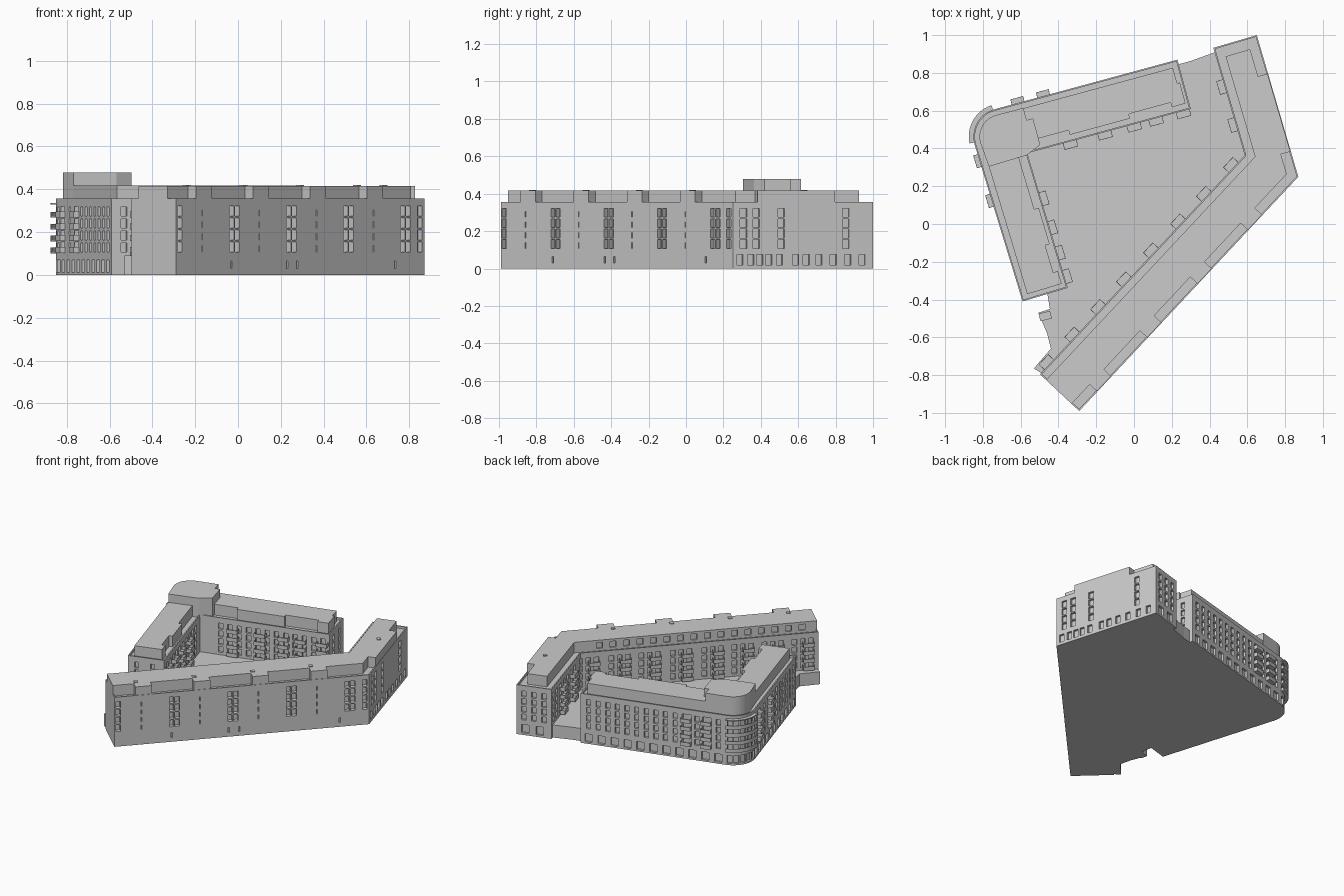
import bpy, bmesh, math
from mathutils import Vector as V

if "Cube" in bpy.data.objects:
    bpy.data.objects.remove(bpy.data.objects["Cube"])


class Wall:
    """Facade line: s runs along it, d runs into the building."""
    def __init__(self, a, b, left=True):
        self.o = V(a)
        self.u = (V(b) - V(a)).normalized()
        self.len = (V(b) - V(a)).length
        self.n = V((-self.u.y, self.u.x)) * (1 if left else -1)

    def p(self, s, d=0.0):
        return self.o + self.u * s + self.n * d


def meet(a, da, b, db):
    """Crossing of two offset wall lines."""
    p, q = a.p(0, da), b.p(0, db)
    t = (q - p).cross(b.u) / a.u.cross(b.u)
    return p + a.u * t


def prism(bm, pts, z0, z1):
    lo = [bm.verts.new((p[0], p[1], z0)) for p in pts]
    hi = [bm.verts.new((p[0], p[1], z1)) for p in pts]
    bm.faces.new(lo[::-1])
    bm.faces.new(hi)
    for i in range(len(pts)):
        j = (i + 1) % len(pts)
        bm.faces.new((lo[i], lo[j], hi[j], hi[i]))


def box(bm, w, s0, s1, d0, d1, z0, z1):
    prism(bm, [w.p(s0, d0), w.p(s1, d0), w.p(s1, d1), w.p(s0, d1)], z0, z1)


def finish(bm, name):
    bmesh.ops.recalc_face_normals(bm, faces=bm.faces)
    me = bpy.data.meshes.new(name)
    bm.to_mesh(me)
    bm.free()
    ob = bpy.data.objects.new(name, me)
    bpy.context.collection.objects.link(ob)
    return ob


def solid(name, pts, z0, z1):
    bm = bmesh.new()
    prism(bm, pts, z0, z1)
    return finish(bm, name)


def parapet(name, pts, z0, z1, t=0.008):
    """Thin wall just inside a counter-clockwise outline."""
    bm = bmesh.new()
    n = len(pts)
    for i in range(n):
        a, b = V(pts[i]), V(pts[(i + 1) % n])
        w = Wall(a, b)
        box(bm, w, 0, w.len, 0, t, z0, z1)
    return finish(bm, name)


# facade lines
bar = Wall((-.29, -.99), (.87, .25))
east = Wall((.87, .25), (.65, 1.0))
north = Wall((-.884, .568), (.23, .87), left=False)
west = Wall((-.59, -.41), (-.884, .568), left=False)
east_end = Wall((.65, 1.0), east.p(east.len, .24))
south_end = Wall((-.59, -.41), west.p(0, .25))
north_end = Wall(north.p(north.len, .27), north.p(north.len))
BT, ET, NT, WT = .285, .24, .27, .25
ARC_C, ARC_R = north.p(.15, .15), .15


def arc(r, a0=105.4, a1=196.7, n=12):
    return [ARC_C + V((math.cos(a), math.sin(a))) * r
            for a in (math.radians(a0 + (a1 - a0) * i / n) for i in range(n + 1))]


# main bodies
angled_pts = [bar.p(0), bar.p(bar.len), east.p(east.len), east.p(east.len, ET),
              meet(bar, BT, east, ET), bar.p(0, BT)]
corner_pts = ([west.p(0), west.p(0, WT), meet(west, WT, north, NT),
               north.p(north.len, NT), north.p(north.len)] + arc(ARC_R))
bodies = [solid("angled_block", angled_pts, 0, .34),
          solid("corner_block", corner_pts, 0, .34)]
parapet("angled_block_parapet", angled_pts, .34, .356)
parapet("corner_block_parapet", corner_pts, .34, .356)

# set-back top storeys, with terraces bitten out over the loggia columns
R = .055
att = [bar.p(0, R)]
for k in range(4):
    s = .39 * k + .14
    att += [bar.p(s, R), bar.p(s, .003), bar.p(s + .11, .003), bar.p(s + .11, R)]
att += [meet(bar, R, east, R), east.p(.14, R), east.p(.14, .003), east.p(.57, .003),
        east.p(.57, R), east.p(.72, R), east.p(.72, .19),
        meet(bar, .24, east, .19), bar.p(0, .24)]
bodies.append(solid("angled_block_top_storey", att, .338, .416))
bodies.append(solid("north_top_storey",
                    [north.p(s, d) for s, d in ((.25, .035), (1.12, .035), (1.12, .12), (1.135, .12),
                                                (1.135, .235), (1.06, .235), (1.06, .21), (.83, .21),
                                                (.83, .235), (.5, .235), (.5, .21), (.25, .21))],
                    .338, .418))
bodies.append(solid("west_top_storey",
                    [west.p(s, d) for s, d in ((.03, .035), (.76, .035), (.76, .2), (.45, .2),
                                               (.45, .225), (.25, .225), (.25, .2), (.1, .2),
                                               (.1, .225), (.03, .225))], .338, .418))
solid("corner_tower", arc(.118) + [west.p(.735, .035), west.p(.735, WT - .005), north.p(.335, .245),
                                   north.p(.335, .1), north.p(.3, .1), north.p(.3, .033)], .338, .478)

# podium filling the courtyard
solid("courtyard_podium", [(.2, .78), (.235, .845), (.3, .863), (.43, .91), (.55, .9), (.75, .3),
                           (-.28, -.9), (-.44, -.82), (-.53, -.765), (-.44, -.66), (-.46, -.58),
                           (-.505, -.47), (-.445, -.45), (-.46, -.36), (-.5, -.2), (-.7, .4), (-.6, .5)],
      0, .09)
solid("podium_vent_box", [(-.505, -.475), (-.445, -.46), (-.435, -.5), (-.495, -.515)], .0, .11)

# window and loggia openings
cut = bmesh.new()
FLOORS = [.108 + .0555 * k for k in range(4)]


def windows(w, cols, width, rows=FLOORS, h=.042, inner=None, depth=.016):
    for s in cols:
        for z in rows:
            d0, d1 = (-.01, depth) if inner is None else (inner - depth, inner + .01)
            box(cut, w, s - width / 2, s + width / 2, d0, d1, z, z + h)


def spread(a, b, n):
    return [a + (b - a) * i / (n - 1) for i in range(n)]


loggias = [.39 * k + .01 + o for k in range(1, 5) for o in (-.019, .019)]
windows(bar, [.025, 1.668] + loggias, .031, h=.047, depth=.028)
windows(bar, [.18, .57, .96, 1.35], .006, h=.03)
windows(bar, [.38, .76, .83, 1.5], .01, rows=[.03], h=.035)
windows(east, [.06, .13, .27, .63], .037, h=.047)
windows(east, [.04, .1, .15, .2, .26, .35, .41, .48, .56, .64, .72], .035, rows=[.02], h=.055)
windows(east_end, [.05, .12, .19], .032)
windows(east_end, [.06, .16], .05, rows=[.015], h=.06)
windows(south_end, [.06, .17], .028)
windows(north_end, [.08, .19], .03)
north_balc, west_balc = [.28, .42], [.56, .78]
windows(north, north_balc, .06, h=.045, depth=.022)
windows(north, [.2, .35] + spread(.5, 1.1, 10), .03)
windows(north, spread(.2, 1.1, 11), .05, rows=[.012], h=.058)
windows(west, west_balc, .06, h=.045, depth=.022)
windows(west, spread(.06, .48, 7) + [.67, .85], .03)
windows(west, spread(.06, .85, 11), .042, rows=[.012], h=.058)
for a in (116, 133, 151, 169, 186):
    t = math.radians(a)
    c = ARC_C + V((math.cos(t), math.sin(t))) * ARC_R
    w = Wall(c, c + V((-math.sin(t), math.cos(t))))
    windows(w, [0], .03)
    windows(w, [0], .034, rows=[.012], h=.058)
bar_in = [.07, .27, .47, .67, .88, 1.09, 1.29, 1.5]
windows(bar, [s + o for s in bar_in for o in (-.02, .035, .09)], .032, inner=BT)
windows(east, spread(.3, .74, 7), .032, inner=ET)
windows(north, spread(.4, 1.11, 12), .032, inner=NT)
windows(west, spread(.06, .66, 10), .032, inner=WT)
# top-storey windows facing the courtyard and streets
windows(bar, spread(.1, 1.45, 16), .04, rows=[.357], h=.042, inner=.24, depth=.01)
windows(bar, [.39 * k + o for k in (1, 2, 3) for o in (-.06, .06)], .05, rows=[.357], h=.042,
        inner=.055, depth=-.008)
cutter = finish(cut, "opening_cutter")
cutter.hide_render = True
cutter.hide_viewport = True
for ob in bodies:
    m = ob.modifiers.new("openings", 'BOOLEAN')
    m.operation, m.solver, m.object = 'DIFFERENCE', 'EXACT', cutter

# balconies: slab with three thin railing panels
bal = bmesh.new()


def balconies(w, cols, length, out, inner=None):
    f, sg = (0, -1) if inner is None else (inner, 1)
    for s in cols:
        a, b = s - length / 2, s + length / 2
        for z in FLOORS:
            e = f + sg * out
            box(bal, w, a, b, f - sg * .004, e, z - .006, z)
            box(bal, w, a, b, e - sg * .003, e, z, z + .022)
            for q in (a, b - .003):
                box(bal, w, q, q + .003, f, e - sg * .003, z, z + .022)


balconies(bar, bar_in, .075, .04, BT)
balconies(east, [.36, .57], .075, .035, ET)
balconies(north, [.49, .68, .84, .96, 1.11], .075, .035, NT)
balconies(west, [.06, .19, .33, .49], .075, .035, WT)
balconies(north, north_balc, .07, .028)
balconies(west, west_balc, .07, .028)
finish(bal, "balconies")

# curved balconies around the rounded corner
curved = bmesh.new()
for z in FLOORS + [.335]:
    prism(curved, arc(.175, 108, 192) + arc(.145, 108, 192)[::-1], z - .007, z)
    if z < .33:
        prism(curved, arc(.175, 108, 192) + arc(.171, 108, 192)[::-1], z, z + .02)
finish(curved, "curved_balconies")

# roof hatches
hatch = bmesh.new()
for x, y in ((-.24, -.82), (.025, -.535), (.29, -.25), (.555, .035), (.68, .63)):
    w = Wall((x, y), (x + .683, y + .73))
    box(hatch, w, -.013, .013, -.013, .013, .41, .421)
finish(hatch, "roof_hatches")
